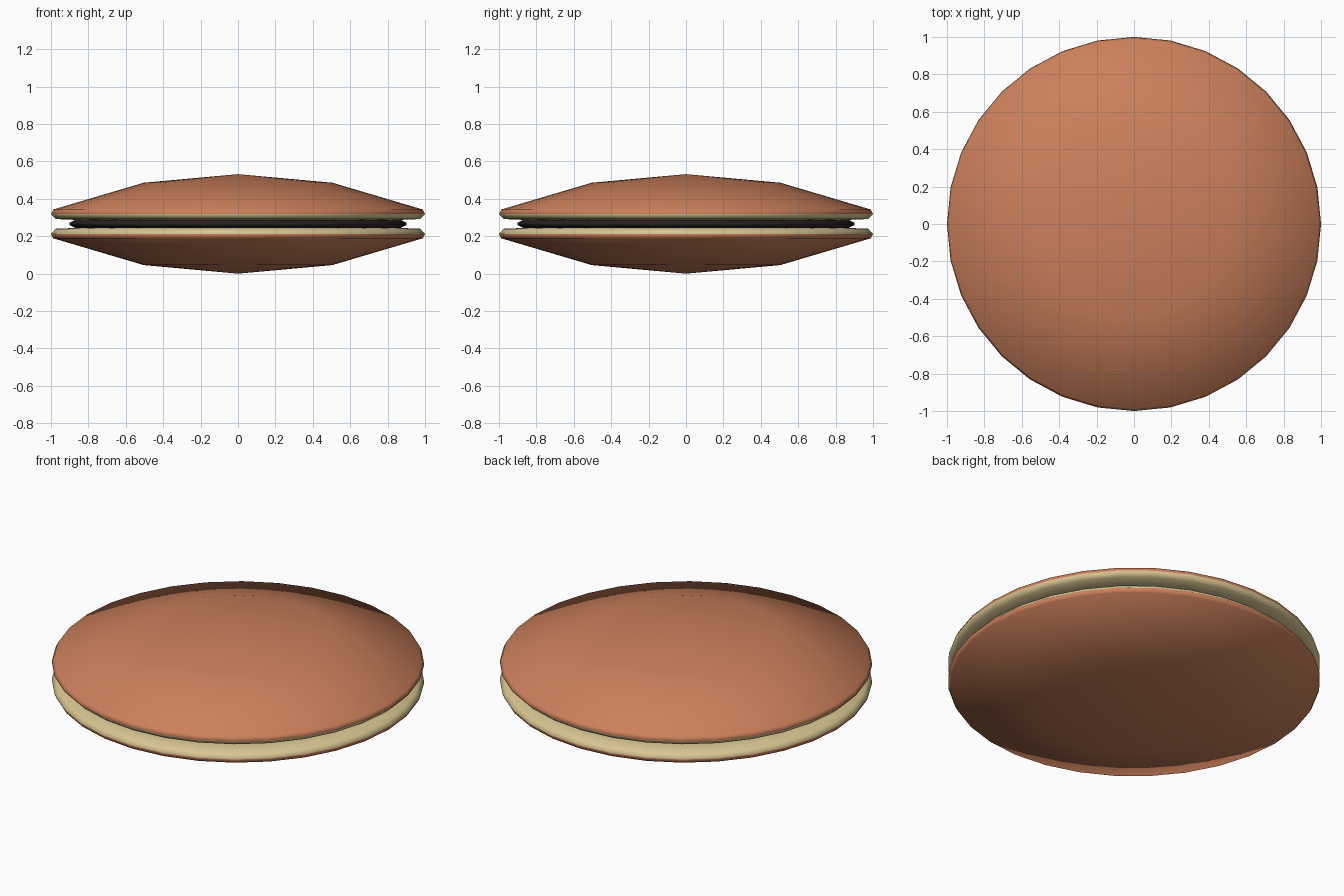
import bpy, bmesh, math

if "Cube" in bpy.data.objects:
    bpy.data.objects.remove(bpy.data.objects["Cube"])

SIDES = 32
MID = 0.266  # height of the mirror plane


def material(name, rgb):
    m = bpy.data.materials.new(name)
    m.diffuse_color = (*rgb, 1)
    m.use_nodes = True
    m.node_tree.nodes["Principled BSDF"].inputs["Base Color"].default_value = m.diffuse_color
    return m


brown = material("baked_brown", (0.60, 0.215, 0.105))
cream = material("pale_cream", (0.69, 0.56, 0.29))
dark = material("dark_filling", (0.025, 0.013, 0.015))


def lathe(name, profile, mats, flip=False):
    """Revolve (radius, offset from mid plane, material of next band) points."""
    bm = bmesh.new()
    sign = -1 if flip else 1
    rings = []
    for r, h, _ in profile:
        z = MID + sign * h
        if r == 0:
            rings.append([bm.verts.new((0, 0, z))] * SIDES)
        else:
            rings.append([bm.verts.new((r * math.cos(a), r * math.sin(a), z))
                          for a in (math.tau * i / SIDES for i in range(SIDES))])
    for k in range(len(rings) - 1):
        a, b = rings[k], rings[k + 1]
        for i in range(SIDES):
            j = (i + 1) % SIDES
            corners = list(dict.fromkeys((a[i], b[i], b[j], a[j])))
            f = bm.faces.new(corners)
            f.material_index = profile[k][2]
            f.smooth = True
    bmesh.ops.recalc_face_normals(bm, faces=bm.faces[:])
    me = bpy.data.meshes.new(name)
    bm.to_mesh(me)
    bm.free()
    for m in mats:
        me.materials.append(m)
    ob = bpy.data.objects.new(name, me)
    bpy.context.collection.objects.link(ob)
    return ob


# Domed cakes: brown dome, cream edge and inner face
cake = [(0, 0.266, 0), (0.505, 0.220, 0), (0.988, 0.077, 0), (1.0, 0.053, 1),
        (0.975, 0.026, 1), (0.88, 0.022, 1), (0, 0.022, 1)]
lathe("top_cake", cake, [brown, cream])
lathe("bottom_cake", cake, [brown, cream], flip=True)

# Thin dark disc between the cakes
lathe("filling", [(0, 0.021, 0), (0.87, 0.021, 0), (0.9, 0.006, 0),
                  (0.9, -0.006, 0), (0.87, -0.021, 0), (0, -0.021, 0)], [dark])
